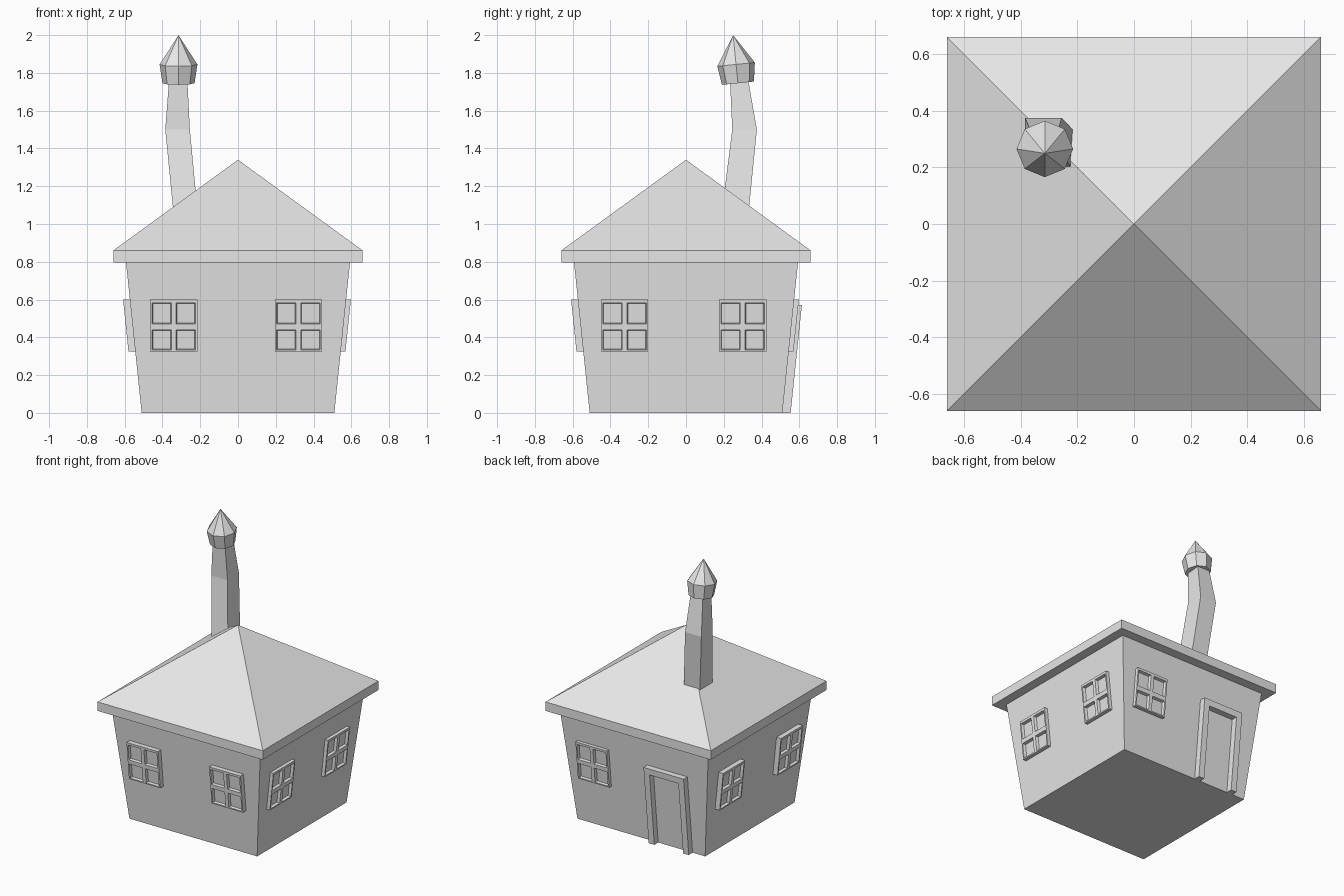
import bpy, bmesh, math
from mathutils import Matrix, Vector

if "Cube" in bpy.data.objects:
    bpy.data.objects.remove(bpy.data.objects["Cube"])

grey = bpy.data.materials.new("plain_grey")
grey.use_nodes = True
grey.diffuse_color = (0.8, 0.8, 0.8, 1)
grey.node_tree.nodes["Principled BSDF"].inputs["Base Color"].default_value = (0.8, 0.8, 0.8, 1)

BASE, SLOPE = 0.51, 0.104   # wall half-width at the ground, outward lean


def finish(name, bm):
    bmesh.ops.recalc_face_normals(bm, faces=bm.faces)
    mesh = bpy.data.meshes.new(name)
    bm.to_mesh(mesh)
    bm.free()
    mesh.materials.append(grey)
    obj = bpy.data.objects.new(name, mesh)
    bpy.context.collection.objects.link(obj)
    return obj


def loft(name, rings, apex=None):
    """Skin a stack of rings, closing the bottom and the top."""
    bm = bmesh.new()
    loops = [[bm.verts.new(p) for p in ring] for ring in rings]
    n = len(loops[0])
    bm.faces.new(loops[0][::-1])
    for low, high in zip(loops, loops[1:]):
        for i in range(n):
            j = (i + 1) % n
            bm.faces.new((low[i], low[j], high[j], high[i]))
    if apex:
        tip = bm.verts.new(apex)
        for i in range(n):
            bm.faces.new((loops[-1][i], loops[-1][(i + 1) % n], tip))
    else:
        bm.faces.new(loops[-1])
    return finish(name, bm)


def rect(x0, x1, y0, y1, z):
    return [(x0, y0, z), (x1, y0, z), (x1, y1, z), (x0, y1, z)]


def square(half, z):
    return rect(-half, half, -half, half, z)


def place_on_wall(bm, side, u):
    """Lean a flat part with the wall, then turn it to side 0-3 (front, right, back, left)."""
    turn = Matrix.Rotation(side * math.pi / 2, 4, "Z")
    for v in bm.verts:
        x, y, z = v.co
        v.co = turn @ Vector((x + u, y - BASE - SLOPE * z, z))


def add_window(name, side, u, depth):
    bm = bmesh.new()
    us = (-0.125, -0.115, -0.013, 0.013, 0.115, 0.125)
    zs = (0.325, 0.334, 0.44, 0.471, 0.583, 0.6)
    grid = [[bm.verts.new((x, -depth, z)) for x in us] for z in zs]
    panes = []
    for r in range(5):
        for c in range(5):
            f = bm.faces.new((grid[r][c], grid[r][c + 1], grid[r + 1][c + 1], grid[r + 1][c]))
            if r % 2 and c % 2:
                panes.append(f)
    # sides of the frame running back to the wall
    rim = [e for e in bm.edges if e.is_boundary]
    out = bmesh.ops.extrude_edge_only(bm, edges=rim)
    for v in out["geom"]:
        if isinstance(v, bmesh.types.BMVert):
            v.co.y = 0.005
    # sunken panes
    bm.normal_update()
    bmesh.ops.inset_individual(bm, faces=panes, thickness=0.006, depth=-0.02)
    place_on_wall(bm, side, u)
    finish(name, bm)


def add_door_frame(side, u):
    half, bar, top, depth = 0.16, 0.045, 0.57, 0.044
    outline = [(-half, 0), (-half, top), (half, top), (half, 0),
               (half - bar, 0), (half - bar, top - bar), (bar - half, top - bar), (bar - half, 0)]
    bm = bmesh.new()
    face = bm.faces.new([bm.verts.new((x, 0.004, z)) for x, z in outline])
    out = bmesh.ops.extrude_face_region(bm, geom=[face], use_keep_orig=True)
    for v in out["geom"]:
        if isinstance(v, bmesh.types.BMVert):
            v.co.y = -depth
    place_on_wall(bm, side, u)
    finish("door_frame", bm)


# House body and hipped roof
loft("walls", [square(BASE, 0), square(BASE + SLOPE * 0.8, 0.8)])
loft("roof", [square(0.66, 0.795), square(0.66, 0.86)], apex=(0, 0, 1.34))

# Windows and doorway
windows = {"front": (0, 0.036, (-0.34, 0.32)), "right": (1, 0.025, (-0.325, 0.3)),
           "back": (2, 0.025, (-0.34,)), "left": (3, 0.036, (-0.32, 0.34))}
for wall, (side, depth, places) in windows.items():
    for i, u in enumerate(places):
        add_window(f"{wall}_window_{i + 1}", side, u, depth)
add_door_frame(2, 0.25)

# Crooked chimney
loft("chimney", [rect(-0.331, -0.203, 0.175, 0.32, 0.95),
                 rect(-0.385, -0.255, 0.245, 0.375, 1.5),
                 rect(-0.365, -0.268, 0.233, 0.33, 1.76)])

# Tilted eight-sided chimney cap
cap = loft("chimney_cap", [[(r * math.cos(a * math.pi / 4), r * math.sin(a * math.pi / 4), z)
                            for a in range(8)] for r, z in ((0.085, -0.1), (0.1, 0))],
           apex=(0, 0, 0.155))
cap.data.transform(Matrix.Translation((-0.315, 0.265, 1.845)) @ Matrix.Rotation(0.1, 4, "X"))
